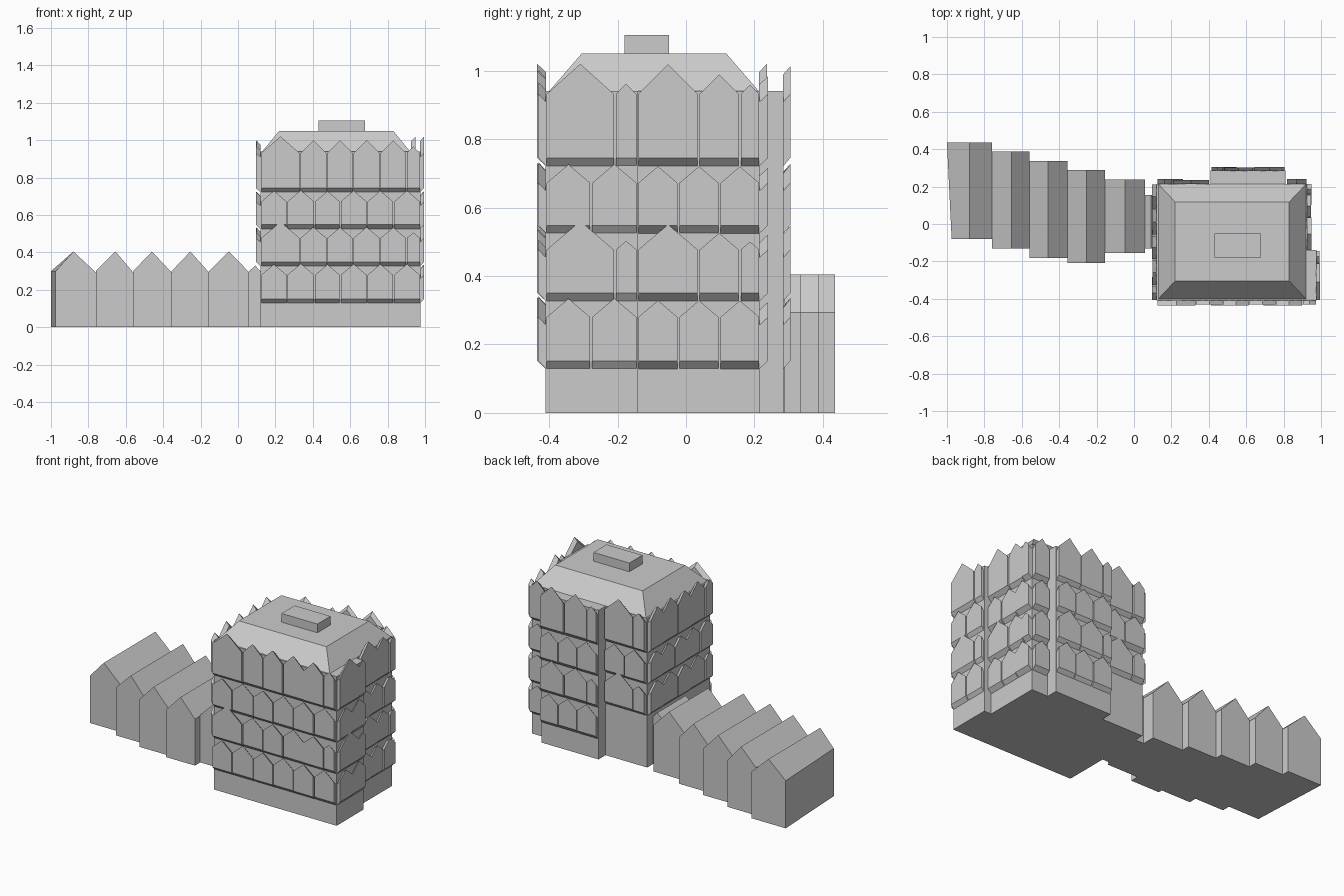
import bpy, bmesh

if "Cube" in bpy.data.objects:
    bpy.data.objects.remove(bpy.data.objects["Cube"])


def finish(name, bm):
    bmesh.ops.recalc_face_normals(bm, faces=bm.faces[:])
    me = bpy.data.meshes.new(name)
    bm.to_mesh(me)
    bm.free()
    ob = bpy.data.objects.new(name, me)
    bpy.context.collection.objects.link(ob)
    return ob


def loft(bm, a, b):
    """Closed solid between two matching outlines."""
    va = [bm.verts.new(p) for p in a]
    vb = [bm.verts.new(p) for p in b]
    bm.faces.new(va)
    bm.faces.new(vb)
    n = len(va)
    for i in range(n):
        j = (i + 1) % n
        bm.faces.new((va[i], va[j], vb[j], vb[i]))


def rect(x0, x1, y0, y1, z):
    return [(x0, y0, z), (x1, y0, z), (x1, y1, z), (x0, y1, z)]


def solid(name, a, b):
    bm = bmesh.new()
    loft(bm, a, b)
    return finish(name, bm)


# Tower body with stepped footprint
foot = [(0.12, -0.41), (0.975, -0.41), (0.975, -0.14), (0.925, -0.14), (0.925, 0.215),
        (0.81, 0.215), (0.81, 0.285), (0.41, 0.285), (0.41, 0.215), (0.12, 0.215)]
solid("tower_body", [(x, y, 0) for x, y in foot], [(x, y, 0.94) for x, y in foot])

# Sloped roof and roof box
solid("tower_roof", rect(0.13, 0.92, -0.40, 0.213, 0.94), rect(0.22, 0.83, -0.305, 0.118, 1.05))
solid("roof_box", rect(0.43, 0.68, -0.18, -0.05, 1.05), rect(0.43, 0.68, -0.18, -0.05, 1.105))

# Pointed cladding panels: outer bottom and shoulder heights of each row
ROWS = [(0.152, 0.28), (0.35, 0.477), (0.548, 0.672), (0.745, 0.932)]
GAP, DROP = 0.003, 0.024


def cladding(name, place, odd, even, depth=0.025, first=0):
    """place(u, out, z) maps wall coordinates to space; odd/even are row splits."""
    bm = bmesh.new()
    for r in range(first, 4):
        z0, zs = ROWS[r]
        cuts = even if r % 2 else odd
        for i, (a, b) in enumerate(zip(cuts, cuts[1:])):
            a, b = a + GAP, b - GAP
            d = depth - 0.004 * (i % 2)
            tip = zs + (b - a) / 2 * (1.0 if r == 3 else 0.85)
            tip = min(tip, 1.02)
            prof = [(a, z0), (b, z0), (b, zs), ((a + b) / 2, tip), (a, zs)]
            loft(bm, [place(u, d, z) for u, z in prof],
                 [place(u, -0.001, z - DROP) for u, z in prof])
    finish(name, bm)


cladding("front_panels", lambda u, o, z: (u, -0.41 - o, z),
         [0.122, 0.262, 0.41, 0.547, 0.69, 0.832, 0.975],
         [0.122, 0.332, 0.475, 0.615, 0.76, 0.9, 0.975])
cladding("right_bay_panels", lambda u, o, z: (0.975 + o, u, z),
         [-0.41, -0.277, -0.142], [-0.41, -0.208, -0.142], 0.02)
cladding("right_panels", lambda u, o, z: (0.925 + o, u, z),
         [-0.142, -0.022, 0.098, 0.217], [-0.142, 0.037, 0.157, 0.217])
cladding("left_panels", lambda u, o, z: (0.12 - o, u, z),
         [-0.41, -0.28, -0.15, -0.03, 0.095, 0.215],
         [-0.41, -0.33, -0.19, -0.06, 0.08, 0.215], first=1)
cladding("back_bay_panels", lambda u, o, z: (u, 0.285 + o, z),
         [0.412, 0.55, 0.68, 0.808], [0.412, 0.48, 0.64, 0.808], 0.02)
cladding("back_left_panels", lambda u, o, z: (u, 0.215 + o, z),
         [0.122, 0.265, 0.405], [0.122, 0.205, 0.405], first=1)
cladding("back_right_panels", lambda u, o, z: (u, 0.215 + o, z),
         [0.815, 0.925], [0.815, 0.925])

# Low wing: staggered gabled bays (x0, peak x, x1, front y, back y, peak z)
BAYS = [(-0.975, -0.88, -0.76, -0.08, 0.435, 0.405),
        (-0.76, -0.655, -0.56, -0.132, 0.388, 0.405),
        (-0.56, -0.46, -0.355, -0.182, 0.336, 0.405),
        (-0.355, -0.255, -0.155, -0.208, 0.29, 0.405),
        (-0.155, -0.048, 0.06, -0.155, 0.238, 0.405),
        (0.06, 0.092, 0.125, -0.13, 0.155, 0.33)]
for i, (x0, xp, x1, y0, y1, zp) in enumerate(BAYS):
    def gable(xl, y):
        return [(xl, y, 0), (x1, y, 0), (x1, y, 0.293), (xp, y, zp), (xl, y, 0.3)]
    solid("wing_bay_%d" % (i + 1), gable(x0, y0), gable(-1.0 if i == 0 else x0, y1))
